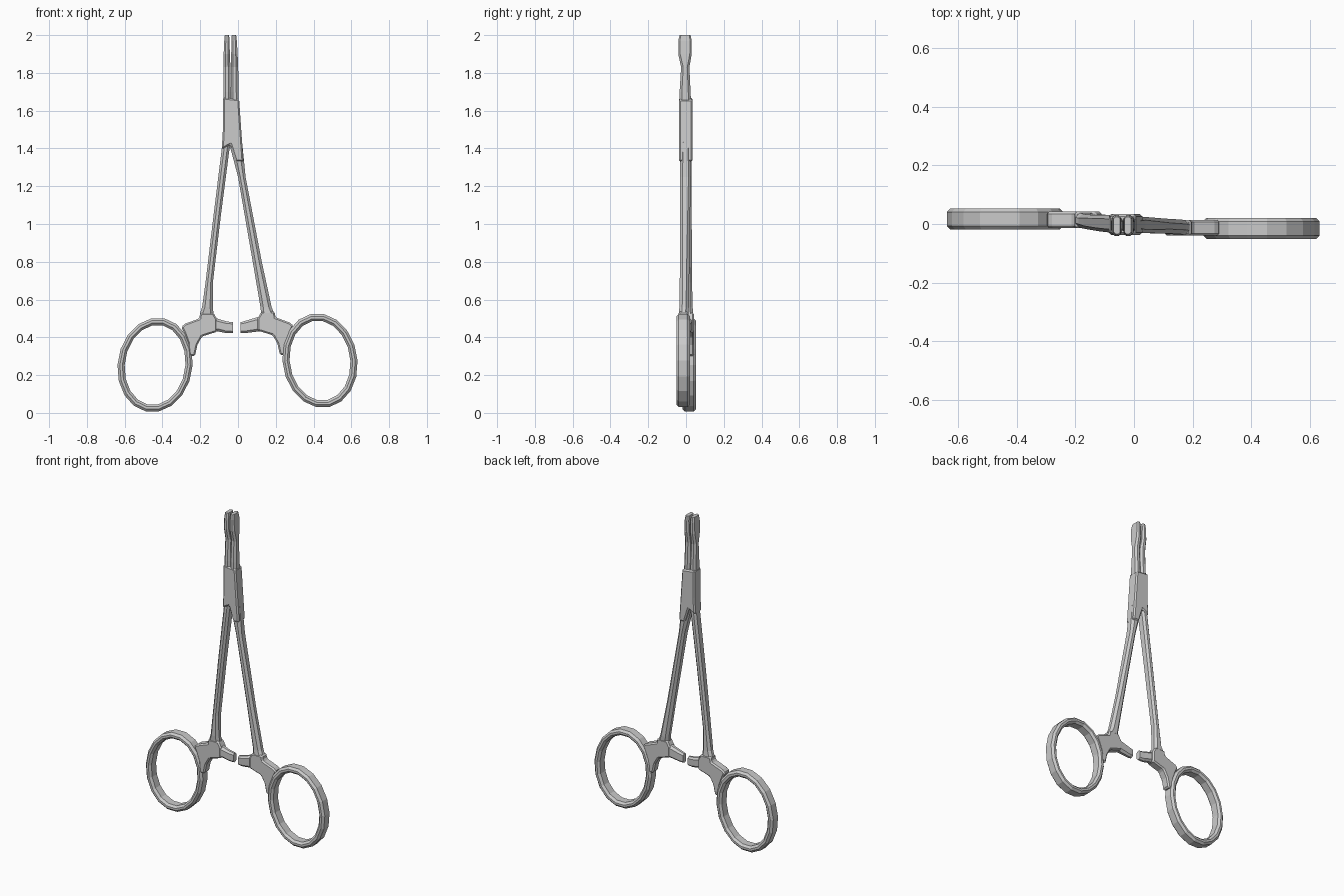
import bpy, bmesh, math


def octagon(a0, a1, b0, b1, k=0.3):
    """Chamfered rectangle outline."""
    c = k * min(a1 - a0, b1 - b0)
    return [(a0 + c, b0), (a1 - c, b0), (a1, b0 + c), (a1, b1 - c),
            (a1 - c, b1), (a0 + c, b1), (a0, b1 - c), (a0, b0 + c)]


def skin(name, loops, closed=False):
    """Bridge equal-length point loops into one solid."""
    bm = bmesh.new()
    rows = [[bm.verts.new(p) for p in loop] for loop in loops]
    n = len(rows[0])
    pairs = list(zip(rows, rows[1:]))
    if closed:
        pairs.append((rows[-1], rows[0]))
    else:
        bm.faces.new(rows[0])
        bm.faces.new(rows[-1])
    for a, b in pairs:
        for i in range(n):
            j = (i + 1) % n
            bm.faces.new((a[i], a[j], b[j], b[i]))
    bmesh.ops.recalc_face_normals(bm, faces=bm.faces)
    me = bpy.data.meshes.new(name)
    bm.to_mesh(me)
    bm.free()
    ob = bpy.data.objects.new(name, me)
    bpy.context.collection.objects.link(ob)
    return ob


def loft_z(name, rows):
    """Rows of (z, x0, x1, y0, y1)."""
    return skin(name, [[(x, y, z) for x, y in octagon(x0, x1, y0, y1)]
                       for z, x0, x1, y0, y1 in rows])


def loft_x(name, rows):
    """Rows of (x, z0, z1, y0, y1)."""
    return skin(name, [[(x, y, z) for z, y in octagon(z0, z1, y0, y1)]
                       for x, z0, z1, y0, y1 in rows])


def finger_ring(name, cx, cz, yc, tilt):
    loops, n = [], 18
    for i in range(n):
        t = 2 * math.pi * i / n
        loop = []
        for r, y in octagon(-0.019, 0.019, -0.036, 0.036, 0.33):
            u, w = (0.18 + r) * math.cos(t), (0.231 + r) * math.sin(t)
            loop.append((cx + u + tilt * w, yc + y, cz + w))
        loops.append(loop)
    return skin(name, loops, closed=True)


def plate(name, outline, y0, y1):
    ob = skin(name, [[(x, y, z) for x, z in outline] for y in (y0, y1)])
    mod = ob.modifiers.new("edge_bevel", 'BEVEL')
    mod.width = 0.008
    mod.segments = 1
    return ob


# Finger rings
finger_ring("left_finger_ring", -0.439, 0.254, 0.017, 0.06)
finger_ring("right_finger_ring", 0.434, 0.277, -0.015, -0.06)

# Yokes joining ring, shank and ratchet tab
yoke = [(-0.30, 0.455), (-0.28, 0.472), (-0.205, 0.50), (-0.20, 0.53),
        (-0.13, 0.53), (-0.11, 0.495), (-0.11, 0.43), (-0.19, 0.405),
        (-0.215, 0.36), (-0.228, 0.30), (-0.262, 0.30), (-0.265, 0.37),
        (-0.285, 0.425)]
plate("left_yoke", yoke, -0.014, 0.042)
plate("right_yoke", [(-x - 0.006, z + 0.006) for x, z in yoke], -0.040, 0.014)

# Ratchet tabs
loft_x("left_ratchet_tab", [(-0.14, 0.430, 0.510, -0.014, 0.036),
                            (-0.10, 0.430, 0.496, -0.012, 0.032),
                            (-0.06, 0.422, 0.484, -0.010, 0.026),
                            (-0.027, 0.423, 0.480, -0.008, 0.022)])
loft_x("right_ratchet_tab", [(0.135, 0.435, 0.515, -0.036, 0.014),
                             (0.10, 0.430, 0.506, -0.032, 0.012),
                             (0.035, 0.422, 0.486, -0.026, 0.010),
                             (0.014, 0.424, 0.480, -0.022, 0.008)])

# Shanks
loft_z("left_shank", [(0.45, -0.200, -0.115, -0.012, 0.038),
                      (0.53, -0.200, -0.130, -0.012, 0.038),
                      (0.56, -0.190, -0.133, -0.015, 0.035),
                      (0.69, -0.172, -0.133, -0.018, 0.032),
                      (1.05, -0.129, -0.090, -0.025, 0.030),
                      (1.39, -0.087, -0.046, -0.030, 0.030),
                      (1.48, -0.078, -0.030, -0.025, 0.025)])
loft_z("right_shank", [(0.45, 0.110, 0.195, -0.038, 0.012),
                       (0.53, 0.122, 0.190, -0.038, 0.012),
                       (0.56, 0.119, 0.178, -0.035, 0.015),
                       (0.80, 0.078, 0.126, -0.032, 0.018),
                       (1.25, 0.000, 0.040, -0.031, 0.025),
                       (1.42, -0.045, 0.023, -0.034, 0.030),
                       (1.48, -0.060, 0.018, -0.030, 0.025)])

# Box joint with its crotch between the shanks
plate("box_joint", [(-0.086, 1.395), (-0.040, 1.42), (-0.012, 1.33),
                    (0.029, 1.33), (0.022, 1.43), (0.006, 1.66),
                    (-0.080, 1.67), (-0.080, 1.50)], -0.037, 0.034)

# Jaws with flared tips and a slit between them
depth = [(1.62, -0.034, 0.028), (1.70, -0.034, 0.024), (1.83, -0.026, 0.018),
         (1.90, -0.041, 0.030), (1.97, -0.041, 0.030), (2.00, -0.034, 0.024)]
left_x = [(-0.078, -0.037), (-0.078, -0.038), (-0.078, -0.040),
          (-0.076, -0.043), (-0.073, -0.045), (-0.070, -0.047)]
right_x = [(-0.038, 0.004), (-0.038, 0.003), (-0.037, 0.001),
           (-0.036, -0.002), (-0.034, -0.006), (-0.033, -0.010)]
for name, spans in (("left_jaw", left_x), ("right_jaw", right_x)):
    loft_z(name, [(z, x0, x1, y0, y1)
                  for (z, y0, y1), (x0, x1) in zip(depth, spans)])
